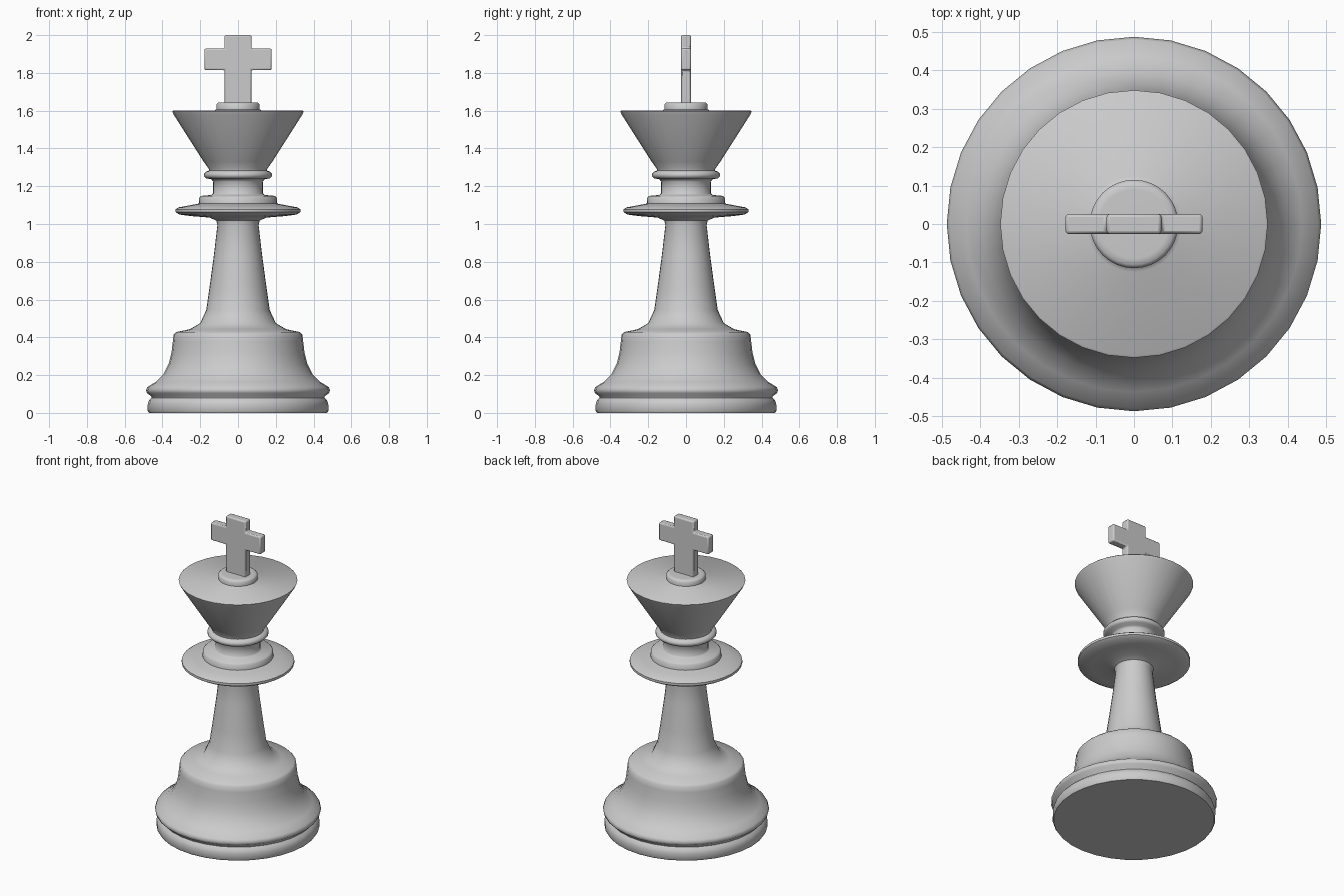
import bpy, bmesh, math

if "Cube" in bpy.data.objects:
    bpy.data.objects.remove(bpy.data.objects["Cube"])

SIDES = 32


def finish(name, bm, angle):
    bmesh.ops.recalc_face_normals(bm, faces=bm.faces)
    mesh = bpy.data.meshes.new(name)
    bm.to_mesh(mesh)
    bm.free()
    ob = bpy.data.objects.new(name, mesh)
    bpy.context.collection.objects.link(ob)
    bpy.ops.object.select_all(action='DESELECT')
    ob.select_set(True)
    bpy.context.view_layer.objects.active = ob
    bpy.ops.object.shade_smooth_by_angle(angle=math.radians(angle))
    return ob


def lathe(name, profile, angle=50):
    """Turn (radius, height) points round z, capping both ends."""
    bm = bmesh.new()
    rings = []
    for r, z in profile:
        rings.append([bm.verts.new((r * math.cos(2 * math.pi * i / SIDES),
                                    r * math.sin(2 * math.pi * i / SIDES), z))
                      for i in range(SIDES)])
    for a, b in zip(rings, rings[1:]):
        for i in range(SIDES):
            j = (i + 1) % SIDES
            bm.faces.new((a[i], a[j], b[j], b[i]))
    bm.faces.new(rings[0])
    bm.faces.new(rings[-1])
    return finish(name, bm, angle)


# Turned body: foot, groove, shoulder, stem, collars, flared head, top disc
lathe("turned_body", [
    (0.472, 0), (0.478, 0.01), (0.478, 0.045), (0.472, 0.065), (0.457, 0.08),
    (0.460, 0.088), (0.482, 0.105), (0.487, 0.12), (0.480, 0.137),
    (0.437, 0.163), (0.395, 0.205), (0.367, 0.26), (0.352, 0.32),
    (0.345, 0.38), (0.341, 0.415), (0.328, 0.428), (0.255, 0.443),
    (0.200, 0.475), (0.168, 0.545), (0.150, 0.67), (0.127, 0.84),
    (0.109, 0.995), (0.115, 1.018), (0.150, 1.034), (0.250, 1.042),
    (0.310, 1.050), (0.330, 1.063), (0.330, 1.078), (0.315, 1.088),
    (0.250, 1.100), (0.208, 1.108), (0.205, 1.14), (0.195, 1.149),
    (0.140, 1.154), (0.132, 1.162), (0.131, 1.225), (0.140, 1.236),
    (0.168, 1.242), (0.179, 1.253), (0.179, 1.267), (0.168, 1.278),
    (0.153, 1.283), (0.155, 1.293), (0.182, 1.33),
    (0.340, 1.578), (0.348, 1.596), (0.343, 1.6), (0.125, 1.6),
    (0.115, 1.607), (0.115, 1.633), (0.106, 1.642), (0.09, 1.643)])

# Cross on top: half outline mirrored, extruded and bevelled
half = [(0.071, 1.63), (0.071, 1.815), (0.178, 1.815), (0.178, 1.929),
        (0.071, 1.929), (0.071, 2.0)]
outline = half + [(-x, z) for x, z in reversed(half)]
bm = bmesh.new()
face = bm.faces.new([bm.verts.new((x, -0.026, z)) for x, z in outline])
ext = bmesh.ops.extrude_face_region(bm, geom=[face])
bmesh.ops.translate(bm, vec=(0, 0.052, 0),
                    verts=[v for v in ext["geom"] if isinstance(v, bmesh.types.BMVert)])
cross = finish("cross", bm, 40)
bev = cross.modifiers.new("soft_edges", 'BEVEL')
bev.width = 0.008
bev.segments = 2
bev.limit_method = 'ANGLE'
